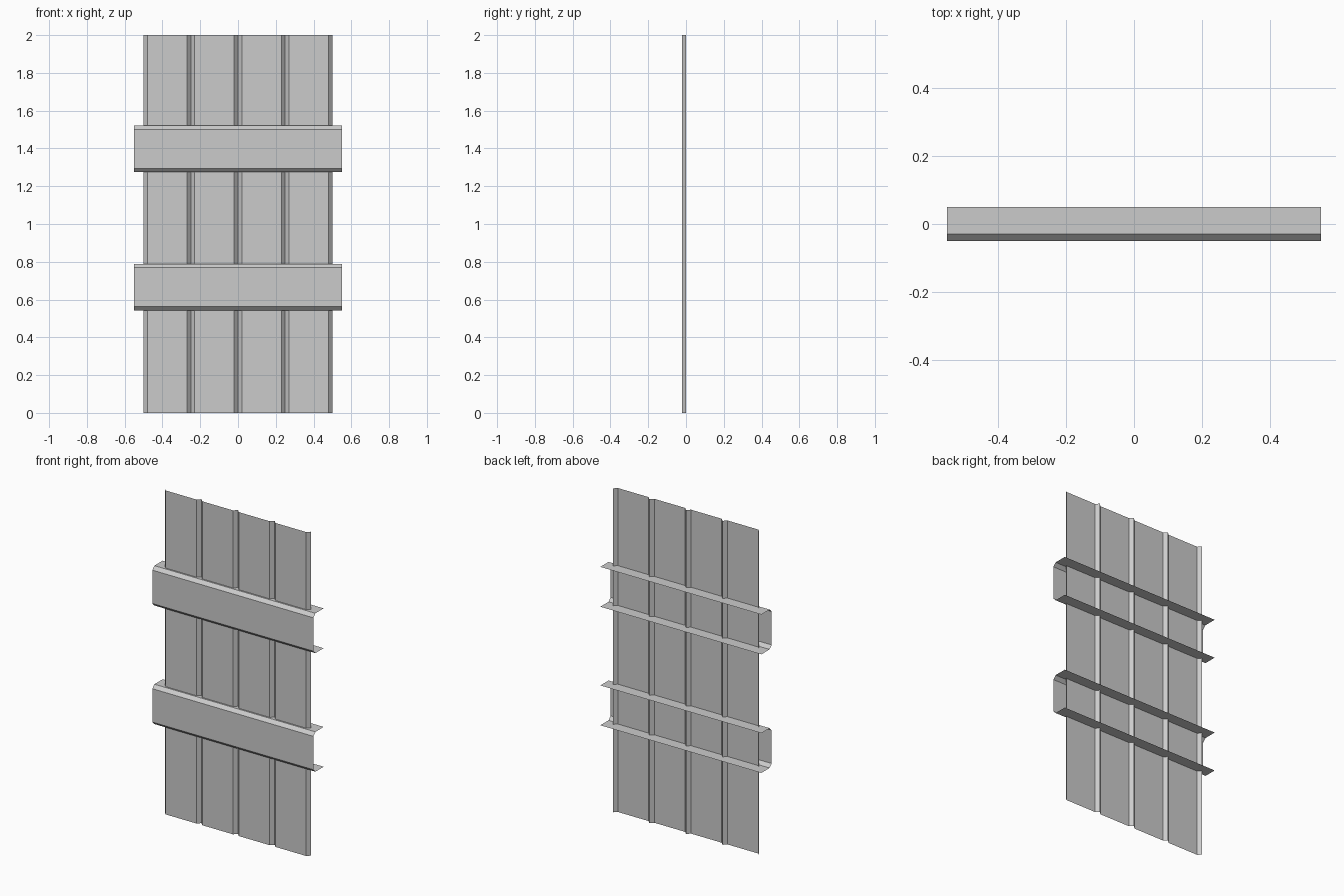
import bpy

if "Cube" in bpy.data.objects:
    bpy.data.objects.remove(bpy.data.objects["Cube"])


def extrude_profile(name, profile, sweep):
    """Thin open strip: joins the profile placed at both ends of the sweep."""
    n = len(profile)
    verts = [sweep(p, end) for end in (0, 1) for p in profile]
    faces = [(i, i + 1, n + i + 1, n + i) for i in range(n - 1)]
    mesh = bpy.data.meshes.new(name)
    mesh.from_pydata(verts, [], faces)
    mesh.update()
    obj = bpy.data.objects.new(name, mesh)
    bpy.context.collection.objects.link(obj)
    return obj


# Ribbed sheet: four flat panels separated by V grooves, profile in (x, y)
HEIGHT, PANELS, PITCH, RIB = 2.0, 4, 0.25, 0.02
FRONT, BACK = -0.02, 0.0
sheet = [(-0.5, BACK)]
for i in range(PANELS):
    left = -0.5 + i * PITCH
    sheet += [(left + RIB, FRONT), (left + PITCH - RIB, FRONT), (left + PITCH, BACK)]
extrude_profile("ribbed_sheet", sheet, lambda p, end: (p[0], p[1], HEIGHT * end))

# Cross rails: open channels with bevelled corners, profile in (y, z)
H, C = 0.123, 0.02
upper = [(-0.05, H - C), (-0.05 + C, H), (0.05, H)]
channel = [(y, -z) for y, z in reversed(upper)] + upper
for name, z in (("lower_rail", 0.666), ("upper_rail", 1.398)):
    rail = extrude_profile(name, channel, lambda p, end: (0.55 - 1.1 * end, p[0], p[1]))
    rail.location.z = z
